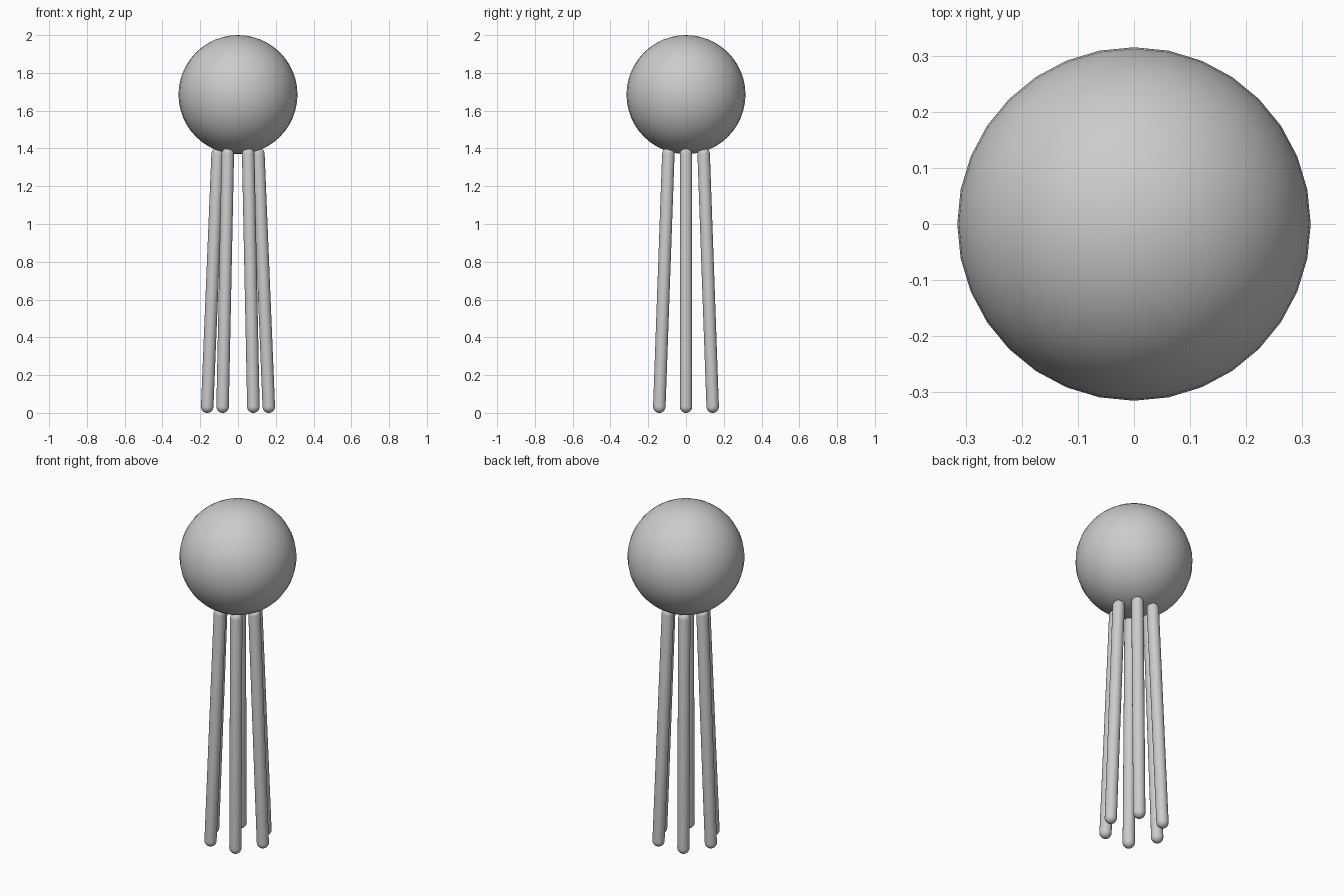
import bpy, bmesh
from math import pi, sin, cos
from mathutils import Vector

if "Cube" in bpy.data.objects:
    bpy.data.objects.remove(bpy.data.objects["Cube"])

LEG_RADIUS = 0.033
LEG_COUNT = 6


def finish(bm, name):
    bmesh.ops.recalc_face_normals(bm, faces=bm.faces)
    for f in bm.faces:
        f.smooth = True
    mesh = bpy.data.meshes.new(name)
    bm.to_mesh(mesh)
    bm.free()
    obj = bpy.data.objects.new(name, mesh)
    bpy.context.collection.objects.link(obj)
    return obj


def capsule(name, start, end, radius, sides=24, steps=8):
    """Round-ended rod whose cap centres sit at start and end."""
    axis = end - start
    length = axis.length
    profile = []
    for base, first in ((0, -pi / 2), (length, 0)):
        for i in range(steps + 1):
            a = first + i * pi / 2 / steps
            profile.append((radius * cos(a), 0, base + radius * sin(a)))
    bm = bmesh.new()
    verts = [bm.verts.new(p) for p in profile]
    edges = [bm.edges.new(pair) for pair in zip(verts, verts[1:])]
    bmesh.ops.spin(bm, geom=verts + edges, cent=(0, 0, 0), axis=(0, 0, 1),
                   angle=2 * pi, steps=sides)
    bmesh.ops.remove_doubles(bm, verts=bm.verts, dist=1e-4)
    obj = finish(bm, name)
    obj.location = start
    obj.rotation_euler = axis.to_track_quat('Z', 'Y').to_euler()
    return obj


# Round head
bm = bmesh.new()
bmesh.ops.create_uvsphere(bm, u_segments=32, v_segments=24, radius=0.315)
head = finish(bm, "head")
head.location.z = 1.685

# Ring of slightly splayed legs
for i in range(LEG_COUNT):
    a = i * 2 * pi / LEG_COUNT
    out = Vector((cos(a), sin(a), 0))
    foot = out * 0.163 + Vector((0, 0, LEG_RADIUS))
    hip = out * 0.108 + Vector((0, 0, 1.37))
    capsule(f"leg_{i + 1}", foot, hip, LEG_RADIUS)
